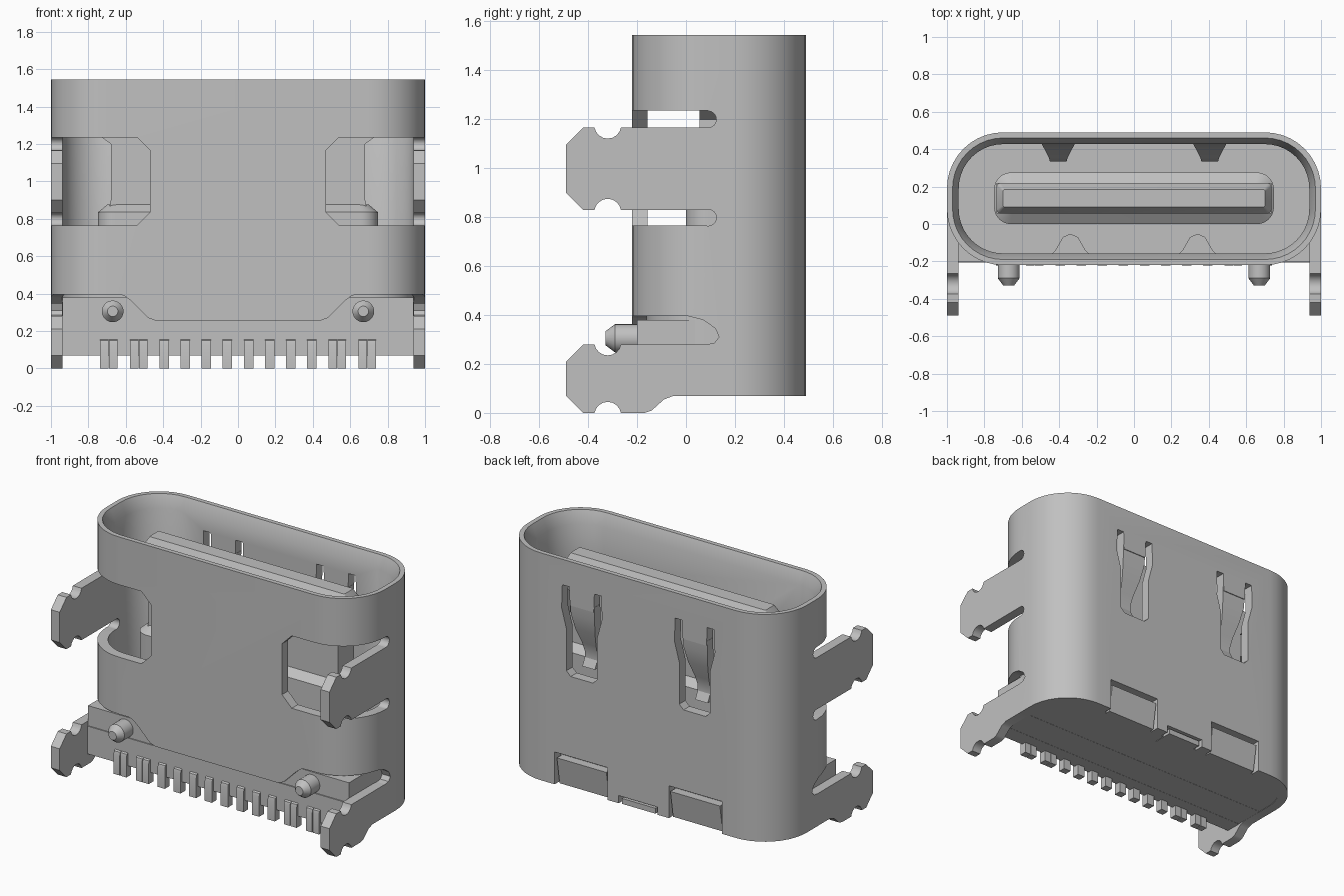
import bpy, bmesh, math
from mathutils import Vector

if "Cube" in bpy.data.objects:
    bpy.data.objects.remove(bpy.data.objects["Cube"], do_unlink=True)

metal = bpy.data.materials.new("satin_grey")
metal.use_nodes = True
GREY = (0.53, 0.53, 0.53, 1)
metal.diffuse_color = GREY
metal.node_tree.nodes["Principled BSDF"].inputs["Base Color"].default_value = GREY


def add_object(name, bm):
    bmesh.ops.recalc_face_normals(bm, faces=bm.faces)
    mesh = bpy.data.meshes.new(name)
    bm.to_mesh(mesh)
    bm.free()
    mesh.materials.append(metal)
    ob = bpy.data.objects.new(name, mesh)
    bpy.context.collection.objects.link(ob)
    return ob


def loft(name, rings, closed=False):
    """Skin rings of equal point count; cap the ends or join last to first."""
    bm = bmesh.new()
    loops = [[bm.verts.new(p) for p in ring] for ring in rings]
    n = len(loops[0])
    pairs = list(zip(loops, loops[1:]))
    if closed:
        pairs.append((loops[-1], loops[0]))
    else:
        bm.faces.new(loops[0])
        bm.faces.new(loops[-1])
    for a, b in pairs:
        for i in range(n):
            j = (i + 1) % n
            bm.faces.new((a[i], a[j], b[j], b[i]))
    return add_object(name, bm)


def prism(name, pts, axis, lo, hi):
    """Extrude a 2D outline along x, y or z."""
    place = {"x": lambda p, t: (t, p[0], p[1]),
             "y": lambda p, t: (p[0], t, p[1]),
             "z": lambda p, t: (p[0], p[1], t)}[axis]
    return loft(name, [[place(p, t) for p in pts] for t in (lo, hi)])


def box(name, x0, x1, y0, y1, z0, z1):
    return prism(name, [(x0, y0), (x1, y0), (x1, y1), (x0, y1)], "z", z0, z1)


def rounded(hx, y0, y1, r, z, n=10):
    """Ring of a rounded rectangle at height z."""
    ring = []
    corners = [(hx - r, y1 - r), (r - hx, y1 - r), (r - hx, y0 + r), (hx - r, y0 + r)]
    for k, (cx, cy) in enumerate(corners):
        for i in range(n + 1):
            a = math.pi / 2 * (k + i / n)
            ring.append((cx + r * math.cos(a), cy + r * math.sin(a), z))
    return ring


def circle(cx, cz, r, y, n=24):
    return [(cx + r * math.cos(2 * math.pi * i / n), y,
             cz + r * math.sin(2 * math.pi * i / n)) for i in range(n)]


def arc(cy, cz, r, a0, a1, n=8):
    return [(cy + r * math.cos(math.radians(a0 + (a1 - a0) * i / n)),
             cz + r * math.sin(math.radians(a0 + (a1 - a0) * i / n))) for i in range(n + 1)]


def cut(ob, cutters):
    for c in cutters:
        c.hide_render = True
        m = ob.modifiers.new("cut", "BOOLEAN")
        m.operation, m.solver, m.object = "DIFFERENCE", "EXACT", c
    dg = bpy.context.evaluated_depsgraph_get()
    mesh = bpy.data.meshes.new_from_object(ob.evaluated_get(dg))
    ob.modifiers.clear()
    ob.data = mesh
    for c in cutters:
        bpy.data.objects.remove(c, do_unlink=True)


# Shell: open rounded tube with a flared mouth
BOT, TOP, FRONT, BACK, WALL = 0.07, 1.545, -0.22, 0.49, 0.063


def shell_ring(offset, z):
    return rounded(1 - offset, FRONT + offset, BACK - offset, 0.3 - offset, z)


shell = loft("shell", [shell_ring(0, BOT), shell_ring(0, TOP), shell_ring(0.03, TOP),
                       shell_ring(WALL, TOP - 0.08), shell_ring(WALL, BOT)], closed=True)

cutters = [
    # lower front edge, lower in the middle
    prism("cut_front", [(-0.64, -0.1), (0.64, -0.1), (0.64, 0.395), (0.61, 0.39), (0.57, 0.36),
                        (0.48, 0.27), (0.44, 0.255), (-0.44, 0.255), (-0.48, 0.27),
                        (-0.57, 0.36), (-0.61, 0.39), (-0.64, 0.395)], "y", -0.4, 0.0),
    box("cut_back", -0.14, 0.14, 0.35, 0.6, 0, 0.12)]
for s in (1, -1):
    # corner window with round slot ends
    cutters.append(prism("cut_window", [(s * x, z) for x, z in (
        (0.47, 0.835), (0.54, 0.765), (1.1, 0.765), (1.1, 1.235), (0.54, 1.235), (0.47, 1.165))],
        "y", -0.4, 0.09))
    for z in (0.798, 1.2):
        cutters.append(prism("cut_slot_end", arc(0.09, z, 0.034, 0, 337.5, 15), "x", s * 0.8, s * 1.1))
    # lower side opening
    cutters.append(prism("cut_side", [
        (-0.4, -0.1), (0.08, -0.1), (0.08, 0.28), (0.115, 0.285), (0.135, 0.31), (0.12, 0.345),
        (0.07, 0.38), (0.01, 0.395), (-0.4, 0.395)], "x", s * 0.63, s * 1.1))
    # spring opening and crimp opening in the back wall
    cutters.append(prism("cut_spring", [(s * 0.405 + x, z) for x, z in (
        (-0.11, 0.83), (-0.08, 0.8), (0.08, 0.8), (0.11, 0.83), (0.11, 1.1), (0.145, 1.23),
        (0.14, 1.38), (0.09, 1.38), (0.085, 1.26), (-0.085, 1.26), (-0.09, 1.38),
        (-0.14, 1.38), (-0.145, 1.23), (-0.11, 1.1))], "y", 0.38, 0.6))
    cutters.append(box("cut_crimp", s * 0.22, s * 0.6, 0.38, 0.6, 0, 0.28))
cut(shell, cutters)


# Mounting legs with pinched necks
def leg_outline(zc, h, root):
    z0, z1 = zc - h, zc + h
    return ([(-0.49, z0 + 0.07), (-0.42, z0), (-0.375, z0)]
            + arc(-0.32, z0 - 0.01, 0.055, 170, 10) + root
            + arc(-0.32, z1 + 0.01, 0.055, -10, -170)
            + [(-0.375, z1), (-0.42, z1), (-0.49, z1 - 0.07)])


upper = leg_outline(0.998, 0.168, [(0.1, 0.83), (0.1, 1.166)])
lower = leg_outline(0.14, 0.14, [(-0.17, 0), (-0.14, 0.01), (-0.09, 0.055), (-0.05, BOT),
                                 (0.1, BOT), (0.1, 0.28)])
for s, side in ((1, "left"), (-1, "right")):
    prism(side + "_upper_leg", upper, "x", s * 0.937, s)
    prism(side + "_lower_leg", lower, "x", s * 0.937, s)

    # Springs bent into the shell, narrowing to the free end
    cx = s * 0.405
    path = [(1.29, 0.457, 0.088), (1.2, 0.45, 0.085), (1.1, 0.425, 0.07), (1.0, 0.385, 0.05),
            (0.94, 0.365, 0.045), (0.9, 0.365, 0.045), (0.85, 0.39, 0.045)]
    loft(side + "_spring", [[(cx - w, y - 0.03, z), (cx + w, y - 0.03, z),
                             (cx + w, y + 0.03, z), (cx - w, y + 0.03, z)] for z, y, w in path])

    # Crimped tab pushed inward at the bottom of the back wall
    prism(side + "_crimp_tab", [(0.42, BOT), (0.46, BOT), (0.488, 0.245), (0.42, 0.245)],
          "x", s * 0.23, s * 0.585)

    # Locating post with a conical tip
    px, pz = s * 0.67, 0.305
    loft(side + "_post", [circle(px, pz, 0.058, -0.15), circle(px, pz, 0.058, -0.29),
                          circle(px, pz, 0.028, -0.33)])

    # Inner rib against the front wall
    prism(side + "_rib", [(s * 0.34 + x, y) for x, y in (
        (-0.11, -0.17), (-0.08, -0.14), (-0.04, -0.07), (0, -0.052), (0.04, -0.07),
        (0.08, -0.14), (0.11, -0.17))], "z", 0.4, 0.75)

# Housing
loft("housing_core", [shell_ring(WALL - 0.004, z) for z in (BOT + 0.002, 0.42)])
box("housing_front", -0.937, 0.937, -0.2, 0.1, BOT + 0.001, 0.38)
box("housing_ledge", -0.937, 0.937, -0.207, -0.1, BOT, 0.25)
box("housing_key", -0.12, 0.12, 0.35, 0.485, BOT, 0.105)

# Tongue with a thick base, side notches and a chamfered tip
loft("tongue_base", [rounded(0.748, 0.0, 0.275, 0.09, 0.4), rounded(0.748, 0.0, 0.275, 0.09, 0.835),
                     rounded(0.70, 0.055, 0.22, 0.05, 0.875)])
half = [(0.70, 0.8), (0.68, 0.9), (0.68, 1.2), (0.735, 1.24), (0.735, 1.37)]
prism("tongue", half + [(-x, z) for x, z in reversed(half)], "y", 0.055, 0.22)
loft("tongue_tip", [rounded(0.735, 0.055, 0.22, 0.02, 1.368, 3),
                    rounded(0.70, 0.09, 0.185, 0.01, 1.43, 3)])

# Contact pins, bent down from the housing; doubled at the ends
inner = [0.057, 0.17, 0.282, 0.395]
doubled = [0.507, 0.555, 0.667, 0.715]
pin = [(-0.12, 0.155), (-0.205, 0.155), (-0.218, 0.148), (-0.223, 0.13), (-0.223, 0.0),
       (-0.175, 0.0), (-0.175, 0.1), (-0.12, 0.1)]
for x in inner + doubled:
    w = 0.026 if x in inner else 0.022
    for s, side in ((1, "left"), (-1, "right")):
        prism(side + "_pin", pin, "x", s * x - w, s * x + w)

# Smooth curved walls, keep edges crisp
bpy.ops.object.select_all(action="DESELECT")
for ob in bpy.context.scene.objects:
    if ob.type == "MESH":
        ob.select_set(True)
        bpy.context.view_layer.objects.active = ob
bpy.ops.object.shade_smooth_by_angle(angle=math.radians(25))
